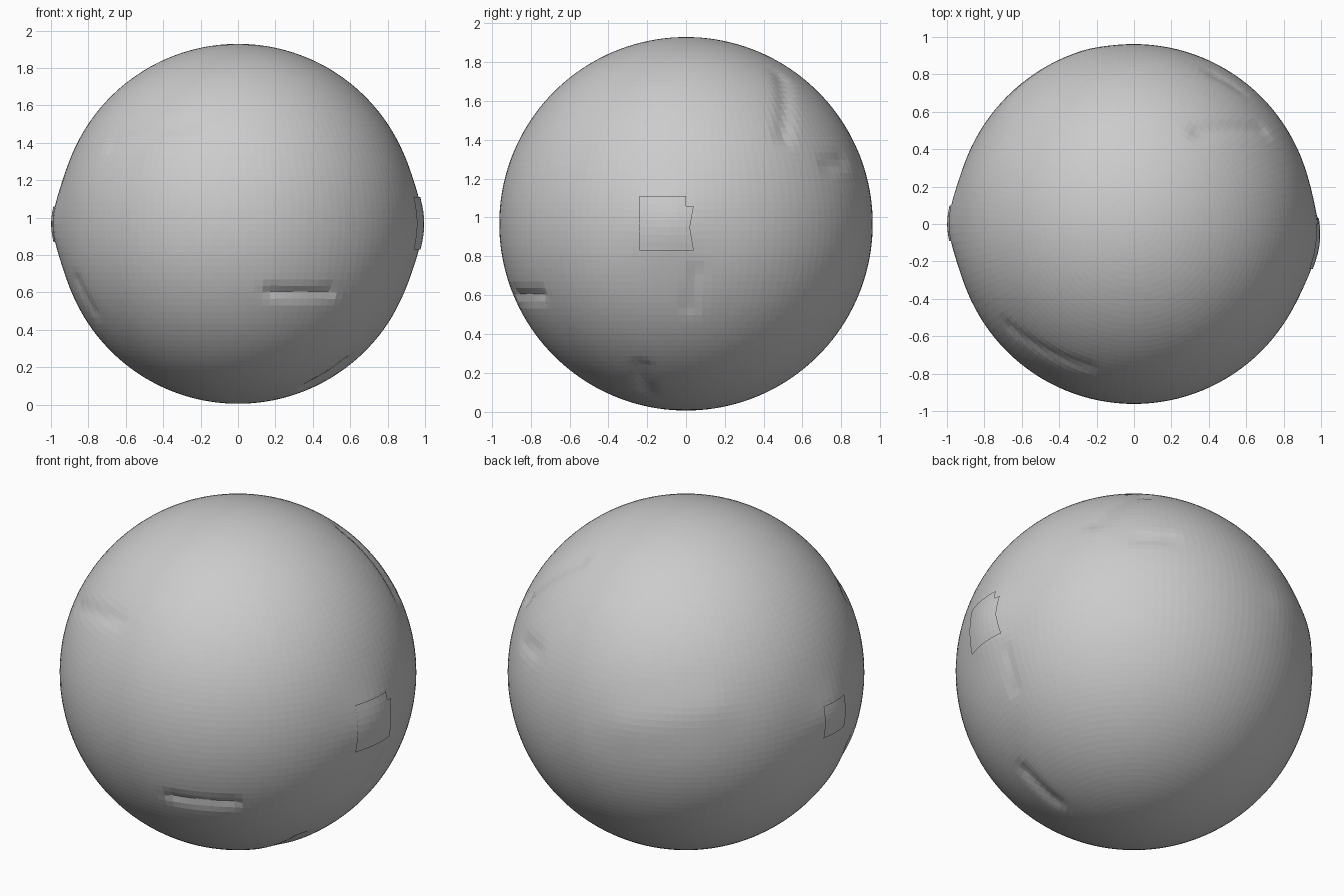
import bpy, bmesh, math
from mathutils import Vector

if "Cube" in bpy.data.objects:
    bpy.data.objects.remove(bpy.data.objects["Cube"])

R = 0.962
C = Vector((0, 0, 0.967))

grey = bpy.data.materials.new("plain grey")
grey.diffuse_color = (0.6, 0.6, 0.6, 1)
grey.use_nodes = True
grey.node_tree.nodes["Principled BSDF"].inputs["Base Color"].default_value = grey.diffuse_color

# Shallow worn grooves: two end directions, width, depth (negative = raised)
GROOVES = [
    ((0.17, -0.86, -0.36), (0.48, -0.73, -0.36), 0.035, 0.018),
    ((0.35, 0.50, 0.76), (0.68, 0.50, 0.45), 0.05, 0.014),
    ((-0.66, -0.55, 0.42), (-0.25, -0.75, 0.52), 0.05, 0.010),
    ((0.56, -0.22, -0.72), (0.38, -0.20, -0.85), 0.05, 0.015),
    ((0.93, 0.05, -0.25), (0.85, 0.02, -0.42), 0.04, 0.008),
    ((0.55, 0.72, 0.30), (0.42, 0.80, 0.32), 0.05, 0.010),
    ((-0.82, -0.30, -0.30), (-0.75, -0.33, -0.45), 0.05, 0.010),
    ((-0.25, 0.88, 0.10), (-0.65, 0.68, 0.20), 0.12, -0.008),
]
# Raised swellings around the two side patches: direction, width, height
SWELLINGS = [((1, -0.10, 0), 0.20, 0.028), ((-1, 0, 0), 0.18, 0.028)]


def radius(d):
    r = R
    for a, b, w, depth in GROOVES:
        a, b = Vector(a).normalized(), Vector(b).normalized()
        t = max(0, min(1, (d - a).dot(b - a) / (b - a).length_squared))
        dist = (d - a.lerp(b, t).normalized()).length
        r -= depth * math.exp(-(dist / w) ** 2)
    for c, w, h in SWELLINGS:
        r += h * math.exp(-((d - Vector(c).normalized()).length / w) ** 2)
    return r


def finish(name, bm):
    me = bpy.data.meshes.new(name)
    bm.to_mesh(me)
    bm.free()
    me.materials.append(grey)
    ob = bpy.data.objects.new(name, me)
    bpy.context.collection.objects.link(ob)
    return ob


# Main ball with flat facets in rings around the vertical axis
bm = bmesh.new()
bmesh.ops.create_uvsphere(bm, u_segments=128, v_segments=80, radius=1)
for v in bm.verts:
    d = v.co.normalized()
    v.co = C + d * radius(d)
finish("ball", bm)


# Thin side patches that follow the swelling, with a ragged edge
def patch(name, side, outline):
    bm = bmesh.new()
    pts = []
    for y, z in outline:
        pts.append(Vector((0, y, z)))
    f = bm.faces.new([bm.verts.new(p) for p in pts])
    ys, zs = [p.y for p in pts], [p.z for p in pts]
    for axis, lo, hi in ((Vector((0, 1, 0)), min(ys), max(ys)),
                         (Vector((0, 0, 1)), min(zs), max(zs))):
        for i in range(1, 7):
            bmesh.ops.bisect_plane(bm, geom=bm.verts[:] + bm.edges[:] + bm.faces[:],
                                   plane_co=axis * (lo + (hi - lo) * i / 7), plane_no=axis)
    for v in bm.verts:
        rel = Vector((0, v.co.y, v.co.z - C.z))
        x = math.sqrt(R * R - rel.length_squared)
        d = Vector((side * x, rel.y, rel.z)).normalized()
        v.co.x = side * (x + radius(d) - R + 0.009)
    bmesh.ops.recalc_face_normals(bm, faces=bm.faces[:])
    bm.normal_update()
    if sum(g.normal.x * side for g in bm.faces) < 0:
        bmesh.ops.reverse_faces(bm, faces=bm.faces[:])
    finish(name, bm)


patch("right_patch", 1, [(-0.24, 0.83), (0.04, 0.83), (0.02, 0.95), (0.04, 1.06),
                         (0.0, 1.06), (0.0, 1.11), (-0.24, 1.11)])
patch("left_patch", -1, [(-0.09, 0.87), (0.10, 0.87), (0.10, 1.06), (-0.09, 1.06)])
